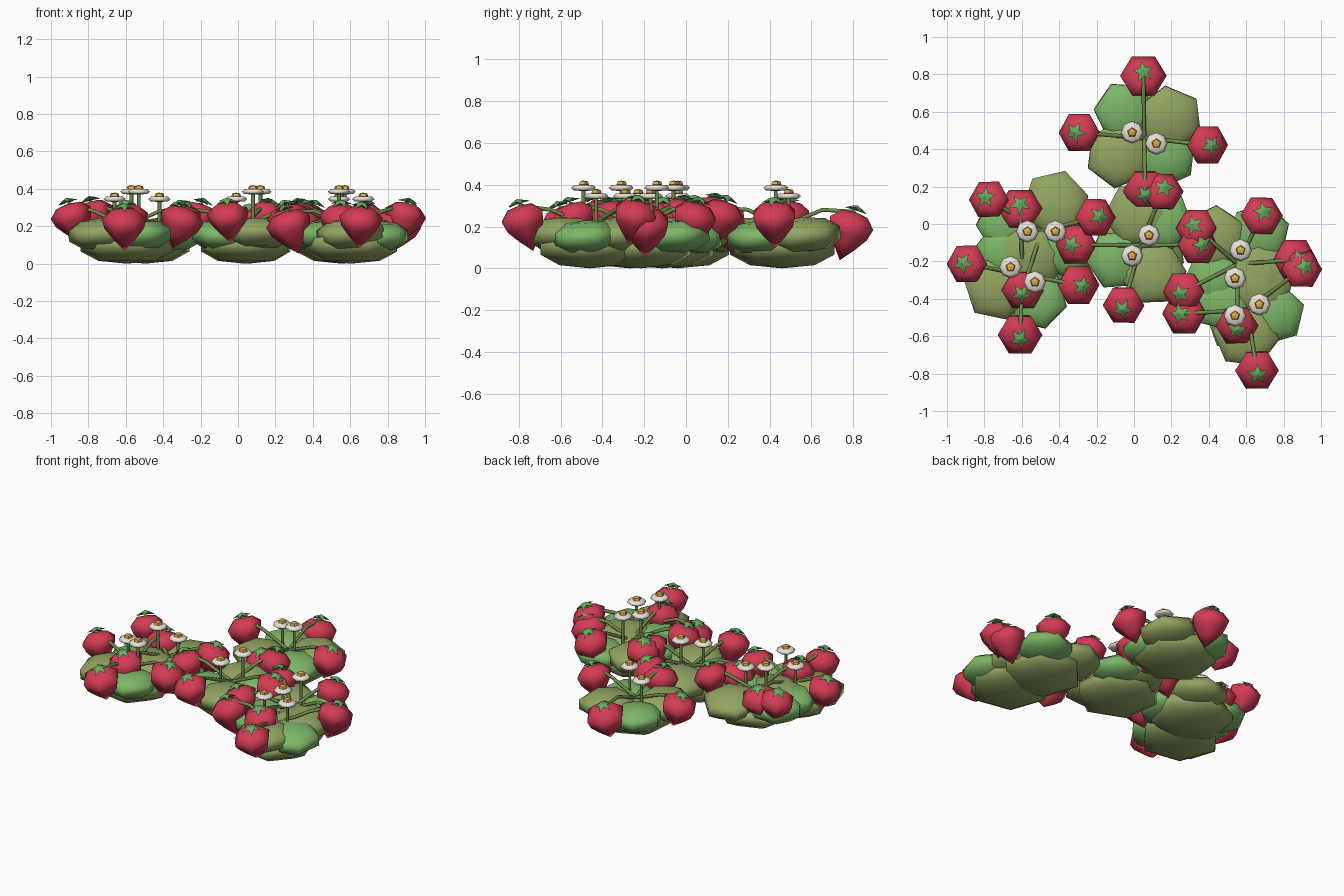
import bpy, bmesh, math, random
from mathutils import Matrix, Vector

random.seed(4)
cube = bpy.data.objects.get("Cube")
if cube:
    bpy.data.objects.remove(cube, do_unlink=True)


def material(name, code):
    srgb = [int(code[i:i + 2], 16) / 255 for i in (0, 2, 4)]
    color = [((c + 0.055) / 1.055) ** 2.4 for c in srgb] + [1]
    mat = bpy.data.materials.new(name)
    mat.use_nodes = True
    mat.diffuse_color = color
    mat.node_tree.nodes["Principled BSDF"].inputs["Base Color"].default_value = color
    return mat


OLIVE = material("olive leaf", "92A562")
GREEN = material("bright leaf", "7DB868")
RED = material("berry red", "D43C54")
CALYX = material("calyx green", "66AA5C")
STEM = material("stem green", "6E8A4A")
WHITE = material("petal white", "E8E2D8")
YELLOW = material("pollen yellow", "DDAE44")


def add_mesh(name, bm, mat, matrix, smooth):
    bmesh.ops.recalc_face_normals(bm, faces=bm.faces)
    mesh = bpy.data.meshes.new(name)
    bm.to_mesh(mesh)
    bm.free()
    mesh.materials.append(mat)
    for poly in mesh.polygons:
        poly.use_smooth = smooth
    obj = bpy.data.objects.new(name, mesh)
    obj.matrix_world = matrix
    bpy.context.collection.objects.link(obj)


def lathe(name, profile, sides, mat, matrix, smooth=True):
    """Turn a (radius, height) profile around z; zero radius makes a pole."""
    bm = bmesh.new()
    rings = []
    for r, z in profile:
        count = sides if r > 0 else 1
        rings.append([bm.verts.new((r * math.cos(math.tau * i / sides),
                                    r * math.sin(math.tau * i / sides), z))
                      for i in range(count)])
    for low, high in zip(rings, rings[1:]):
        for i in range(sides):
            j = (i + 1) % sides
            corners = [low[i % len(low)], low[j % len(low)],
                       high[j % len(high)], high[i % len(high)]]
            bm.faces.new(list(dict.fromkeys(corners)))
    add_mesh(name, bm, mat, matrix, smooth)


def tube(name, points, radius):
    curve = bpy.data.curves.new(name, "CURVE")
    curve.dimensions = "3D"
    curve.bevel_depth = radius
    curve.bevel_resolution = 1
    spline = curve.splines.new("POLY")
    spline.points.add(len(points) - 1)
    for point, co in zip(spline.points, points):
        point.co = (*co, 1)
    curve.materials.append(STEM)
    bpy.context.collection.objects.link(bpy.data.objects.new(name, curve))


LUMP = [(0, -1), (.62, -.85), (1, -.35), (1, .35), (.62, .85), (0, 1)]
BERRY = [(0, -1.95), (.5, -1.4), (.88, -.9), (1, -.45), (.6, -.08), (0, 0)]
PETALS = [(0, -.015), (.045, -.013), (.06, 0), (.045, .013), (0, .015)]
POLLEN = [(0, 0), (.027, .01), (.022, .025), (0, .03)]


def leaf_lump(name, x, y, z, radius, half_height, mat, lean=0.0):
    turn = random.uniform(0, math.tau)
    matrix = (Matrix.Translation((x, y, z))
              @ Matrix.Rotation(lean, 4, Vector((math.cos(turn), math.sin(turn), 0)))
              @ Matrix.Rotation(turn, 4, "Z")
              @ Matrix.Diagonal((radius, radius, half_height, 1)))
    lathe(name, LUMP, 6, mat, matrix)


def calyx(matrix):
    """Five-pointed drooping star on top of a berry."""
    bm = bmesh.new()
    peak = bm.verts.new((0, 0, .025))
    base = bm.verts.new((0, 0, 0))
    rim = []
    for i in range(10):
        r, z = ((.06, -.002), (.027, .014))[i % 2]
        a = math.tau * i / 10
        rim.append(bm.verts.new((r * math.cos(a), r * math.sin(a), z)))
    for a, b in zip(rim, rim[1:] + rim[:1]):
        bm.faces.new((peak, a, b))
        bm.faces.new((base, b, a))
    add_mesh("berry_calyx", bm, CALYX, matrix, False)


def berry(center, x, y, z):
    out = Vector((x - center.x, y - center.y, 0)).normalized()
    radius = .192 - .25 * z
    lean = Matrix.Translation((x, y, z)) @ Matrix.Rotation(
        math.radians(18), 4, Vector((-out.y, out.x, 0)))
    lathe("berry", BERRY, 6, RED, lean @ Matrix.Scale(radius, 4))
    calyx(lean @ Matrix.Translation((0, 0, .008))
          @ Matrix.Rotation(random.uniform(0, 1.2), 4, "Z"))
    crown = Vector((x, y, z))
    start = Vector((center.x, center.y, .2))
    middle = start.lerp(crown, .55)
    middle.z = .28
    tube("berry_stem", [start, middle, crown], .011)


def flower(x, y, z):
    tube("flower_stem", [(x, y, .15), (x, y, z)], .01)
    place = Matrix.Translation((x, y, z))
    lathe("flower_petals", PETALS, 8, WHITE, place)
    lathe("flower_center", POLLEN, 5, YELLOW,
          place @ Matrix.Translation((0, 0, .005)) @ Matrix.Rotation(math.pi / 2, 4, "Z"), False)


# Each plant: tall flower, short flower, olive lumps, bright lumps,
# and berries with crown heights, all in hundredths
PLANTS = [
    ((12, 43), (-1, 49), [(19, 56), (-8, 37)], [(-5, 60), (17, 36)],
     [(5, 81, 27), (-31, 49, 31), (41, 42, 31), (6, 16, 29)]),
    ((-57, -4), (-42, -4), [(-42, 11), (-57, -14)], [(-68, 0), (-36, -13)],
     [(-79, 14, 33), (-19, 4, 32), (-60, -37, 31)]),
    ((-53, -31), (-66, -23), [(-73, -34), (-54, -17)], [(-68, -14), (-52, -40)],
     [(-61, 10, 29), (-91, -21, 32), (-61, -61, 29), (-28, -33, 30)]),
    ((8, -6), (-1, -17), [(2, 5), (10, -26)], [(-9, -19), (15, 2)],
     [(16, 19, 32), (-33, -11, 30), (-6, -45, 32), (36, -11, 31)]),
    ((57, -14), (54, -29), [(43, -8), (66, -25)], [(67, -5), (43, -29)],
     [(32, -1, 32), (69, 6, 31), (88, -19, 28), (25, -37, 31), (55, -56, 31)]),
    ((54, -49), (67, -43), [(60, -59), (68, -33)], [(75, -48), (47, -41)],
     [(66, -80, 30), (91, -23, 32), (25, -48, 28)]),
]

for tall, short, olive, bright, berries in PLANTS:
    center = Vector(((tall[0] + short[0]) / 200, (tall[1] + short[1]) / 200, 0))
    leaf_lump("bush_base", center.x, center.y, .1, .25, .1, OLIVE)
    for x, y in olive:
        leaf_lump("olive_leaf_lump", x / 100, y / 100, .16, .18, .085, OLIVE, .08)
    for x, y in bright:
        leaf_lump("bright_leaf_lump", x / 100, y / 100, .15, .165, .08, GREEN, .08)
    for spot in berries:
        berry(center, *[v / 100 for v in spot])
    flower(tall[0] / 100, tall[1] / 100, .385)
    flower(short[0] / 100, short[1] / 100, .345)
